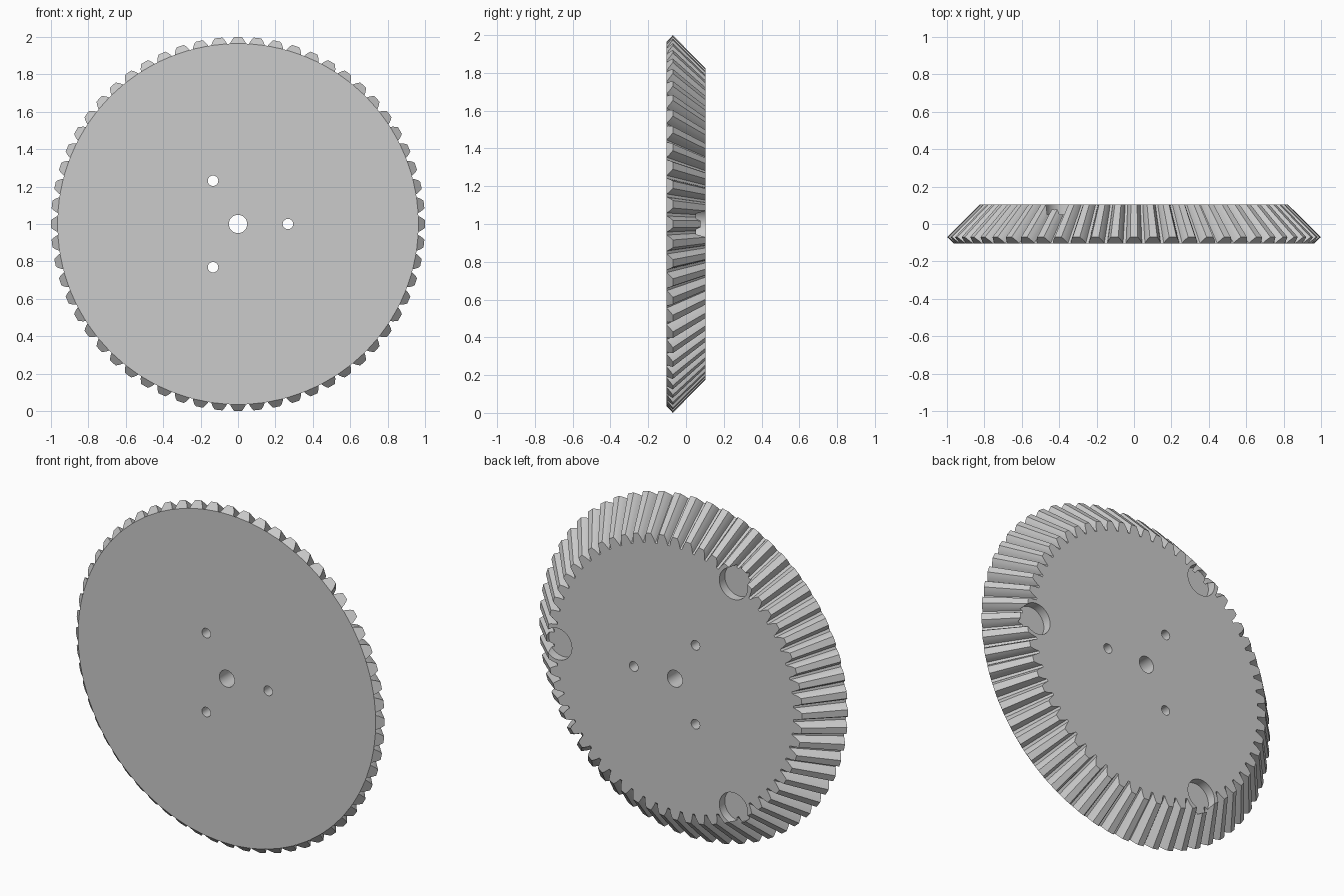
import bpy, bmesh
from math import sin, cos, pi, radians
from mathutils import Matrix

cube = bpy.data.objects.get("Cube")
if cube:
    bpy.data.objects.remove(cube, do_unlink=True)

TEETH = 60
PITCH = 2 * pi / TEETH
FRONT, BACK = -0.103, 0.103

grey = bpy.data.materials.new("plain grey")
grey.use_nodes = True
grey.diffuse_color = (0.6, 0.6, 0.6, 1)
grey.node_tree.nodes["Principled BSDF"].inputs["Base Color"].default_value = (0.6, 0.6, 0.6, 1)


def make_object(name, bm):
    bmesh.ops.recalc_face_normals(bm, faces=bm.faces)
    mesh = bpy.data.meshes.new(name)
    bm.to_mesh(mesh)
    bm.free()
    mesh.materials.append(grey)
    obj = bpy.data.objects.new(name, mesh)
    bpy.context.collection.objects.link(obj)
    return obj


# Tooth profile: (half width as a share of the pitch, height from root to tip)
flank = [(0.42, 0), (0.365, 0.33), (0.285, 0.68), (0.19, 1)]
profile = [(-w, h) for w, h in flank] + [(w, h) for w, h in reversed(flank)]
N = len(profile)


def tooth_ring(bm, root, depth, y, y_rise):
    """All tooth outlines around the axis, leaning by y_rise at the tips."""
    ring = []
    for i in range(TEETH):
        for w, h in profile:
            a, r = (i + w) * PITCH, root + depth * h
            ring.append(bm.verts.new((r * cos(a), y + y_rise * h, 1 + r * sin(a))))
    return ring


# Bevel gear body with straight teeth narrowing towards the back
bm = bmesh.new()
outer = tooth_ring(bm, 0.965, 0.035, FRONT, 0.033)
inner = tooth_ring(bm, 0.77, 0.055, BACK, 0)
total = len(outer)
for i in range(total):
    j = (i + 1) % total
    bm.faces.new((outer[i], outer[j], inner[j], inner[i]))
for i in range(0, total, N):
    bm.faces.new(outer[i:i + N])
bm.faces.new([v for i, v in enumerate(outer) if i % N in (0, N - 1)])
bm.faces.new(inner)
gear = make_object("bevel_gear", bm)


# Cutters for the bore, bolt holes and blind pockets
def add_drill(bm, distance, angle, radius, y0, y1, sides):
    place = Matrix.Translation((distance * cos(angle), (y0 + y1) / 2, 1 + distance * sin(angle)))
    bmesh.ops.create_cone(bm, cap_ends=True, segments=sides, radius1=radius, radius2=radius,
                          depth=y1 - y0, matrix=place @ Matrix.Rotation(pi / 2, 4, 'X'))


bm = bmesh.new()
add_drill(bm, 0, 0, 0.049, -0.2, 0.2, 48)
for k in range(3):
    angle = k * 2 * pi / 3
    add_drill(bm, 0.267, angle, 0.028, -0.2, 0.2, 32)
    add_drill(bm, 0.76, angle, 0.092, 0.052, 0.2, 48)
drills = make_object("hole_cutters", bm)
drills.hide_render = True

cut = gear.modifiers.new("holes", 'BOOLEAN')
cut.operation = 'DIFFERENCE'
cut.solver = 'EXACT'
cut.object = drills
bpy.ops.object.select_all(action='DESELECT')
bpy.context.view_layer.objects.active = gear
gear.select_set(True)
bpy.ops.object.modifier_apply(modifier=cut.name)
bpy.data.objects.remove(drills, do_unlink=True)

bpy.ops.object.shade_smooth_by_angle(angle=radians(20))
